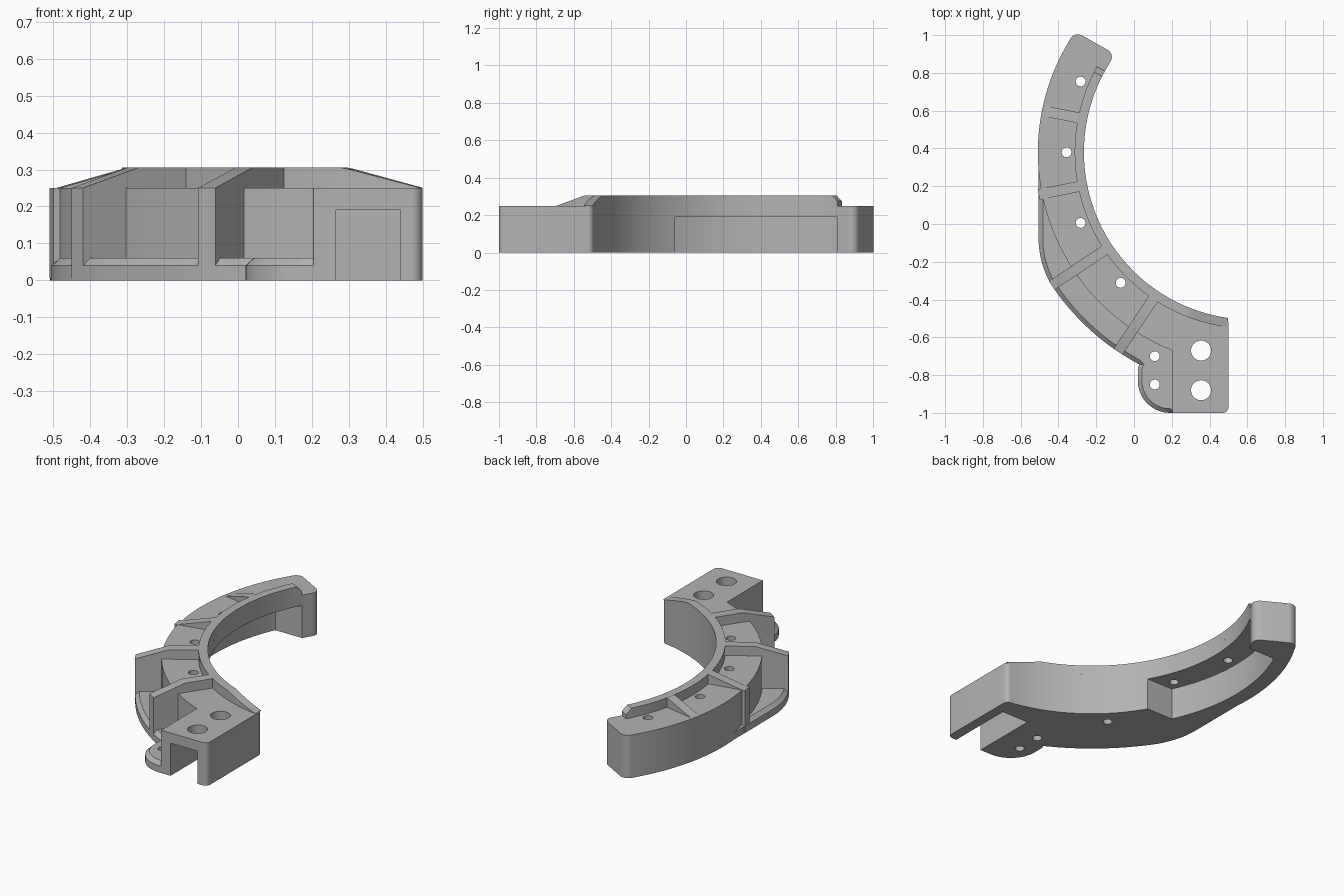
import bpy, bmesh
from math import sin, cos, tan, radians, pi
from mathutils import Vector

if "Cube" in bpy.data.objects:
    bpy.data.objects.remove(bpy.data.objects["Cube"])

CX, CY = 0.621, 0.38            # centre of the bracket's arc
INNER, RIM, OUTER, FLANGE = 0.886, 0.935, 1.13, 1.27
FLOOR, TOP, BASE = 0.25, 0.305, 0.06

grey = bpy.data.materials.new("plain grey")
grey.use_nodes = True
GREY = (0.45, 0.45, 0.45, 1)
grey.diffuse_color = GREY
grey.node_tree.nodes["Principled BSDF"].inputs["Base Color"].default_value = GREY


def polar(r, deg):
    return (CX + r * cos(radians(deg)), CY + r * sin(radians(deg)))


def arc(r, a, b, n=40):
    return [polar(r, a + (b - a) * i / n) for i in range(n + 1)]


def circle(x, y, r, n=32):
    return [(x + r * cos(2 * pi * i / n), y + r * sin(2 * pi * i / n)) for i in range(n)]


def rounded(points, n=10):
    """Round each corner that carries a radius as its third entry."""
    out = []
    for i, p in enumerate(points):
        if len(p) == 2:
            out.append(p)
            continue
        c = Vector(p[:2])
        u = (Vector(points[i - 1][:2]) - c).normalized()
        v = (Vector(points[(i + 1) % len(points)][:2]) - c).normalized()
        half = u.angle(v) / 2
        mid = c + (u + v).normalized() * (p[2] / sin(half))
        start = c + u * (p[2] / tan(half)) - mid
        end = c + v * (p[2] / tan(half)) - mid
        sweep = start.angle(end)
        for k in range(n + 1):
            t = k / n
            q = mid + (start * sin((1 - t) * sweep) + end * sin(t * sweep)) / sin(sweep)
            out.append(tuple(q))
    return out


def inset(points, d):
    """Move an outline inwards by d."""
    n = len(points)
    area = sum(points[i - 1][0] * points[i][1] - points[i][0] * points[i - 1][1] for i in range(n))
    s = 1 if area > 0 else -1
    out = []
    for i in range(n):
        t = (Vector(points[(i + 1) % n]) - Vector(points[i - 1])).normalized()
        out.append((points[i][0] - t.y * d * s, points[i][1] + t.x * d * s))
    return out


def solid(name, *stacks):
    """Each stack is a list of matching 3D rings, joined and capped."""
    bm = bmesh.new()
    for rings in stacks:
        vs = [[bm.verts.new(p) for p in ring] for ring in rings]
        n = len(vs[0])
        for lo, hi in zip(vs, vs[1:]):
            for i in range(n):
                bm.faces.new((lo[i - 1], lo[i], hi[i], hi[i - 1]))
        bm.faces.new(vs[0])
        bm.faces.new(vs[-1])
    bmesh.ops.recalc_face_normals(bm, faces=bm.faces)
    mesh = bpy.data.meshes.new(name)
    bm.to_mesh(mesh)
    bm.free()
    mesh.materials.append(grey)
    ob = bpy.data.objects.new(name, mesh)
    bpy.context.collection.objects.link(ob)
    return ob


def ring(points, z):
    return [(x, y, z) for x, y in points]


def prism(points, z0, z1):
    return [ring(points, z0), ring(points, z1)]


def finish(ob, cutters=()):
    bpy.ops.object.select_all(action='DESELECT')
    ob.select_set(True)
    bpy.context.view_layer.objects.active = ob
    for c in cutters:
        m = ob.modifiers.new("cut", 'BOOLEAN')
        m.operation, m.solver, m.object = 'DIFFERENCE', 'EXACT', c
        bpy.ops.object.modifier_apply(modifier=m.name)
    bpy.ops.object.shade_smooth_by_angle(angle=radians(25))


# Cutters: screw holes, under-arc recess, mounting channel
small = [polar(0.978, a) for a in (157.5, 180, 202.5, 225)] + [(0.11, -0.7), (0.11, -0.85)]
large = [(0.355, -0.67), (0.355, -0.88)]
holes = solid("hole_cutter",
              *[prism(circle(x, y, 0.026), -0.1, 0.5) for x, y in small],
              *[prism(circle(x, y, 0.053), -0.1, 0.5) for x, y in large])
recess = solid("recess_cutter", prism(arc(1.04, 155.6, 205) + [(-0.1, -0.06), (-0.1, 0.81)], -0.1, 0.19))
channel = solid("channel_cutter",
                prism([(0.265, -1.1), (0.44, -1.1), (0.44, -0.6), (0.265, -0.6)], -0.1, 0.19))
cutters = (recess, channel, holes)
for c in cutters:
    c.hide_render = True

# Arc body with the mounting block at its end
outline = rounded(arc(OUTER, 149, 248.3, 64)
                  + [(0.205, -1.0), (0.5, -1.0, 0.03), (0.5, -0.497, 0.03)]
                  + arc(INNER, 259.5, 149, 64)
                  + [(-0.1, 0.9, 0.045), (-0.315, 1.02, 0.045)])
body = solid("main_body", prism(outline, 0, FLOOR))
finish(body, cutters)

# Thin outer flange and rounded foot, with a chamfered top edge
edge = rounded(arc(1.07, 180, 246)
               + [(0.24, -0.65), (0.24, -1.0), (0.02, -1.0, 0.17), (0.02, -0.76)]
               + arc(FLANGE, 242.3, 213.5)
               + [(-0.505, -0.207, 0.48), (-0.505, CY)])
flange = solid("base_flange", [ring(edge, 0), ring(edge, 0.04), ring(inset(edge, 0.022), BASE)])
finish(flange, (holes,))

# Raised inner rim, ramped down at both ends
angles = [151, 153] + [153 + 109 * i / 72 for i in range(1, 73)]


def rim_height(deg):
    x = polar(INNER, deg)[0]
    if deg < 152:
        return 0.275
    return TOP - (TOP - FLOOR) * min(1, max(0, (x - 0.3) / 0.2)) + 0.0005


sections = []
for a in angles:
    sections.append([(*polar(r, a), z) for r, z in
                     ((INNER, FLOOR), (RIM, FLOOR), (RIM, rim_height(a)), (INNER, rim_height(a)))])
finish(solid("inner_rim", sections))

# Radial ribs, given as profiles of radius and height
low = [(1.1, 0.005), (1.1, 0.2)]
ribs = {
    "upper_rib": (168.75, [(0.92, 0.2), (0.92, TOP), (RIM, TOP), (1.115, FLOOR), (1.115, 0.2)]),
    "middle_rib": (191.25, [(0.92, 0.2), (0.92, TOP), (RIM, TOP), (OUTER, FLOOR),
                            (1.148, FLOOR), (1.148, 0.005)] + low),
}
for name, a in (("lower_rib", 213.75), ("block_rib", 236.25)):
    ribs[name] = (a, [(0.92, 0.2), (0.92, TOP), (1.09, TOP), (FLANGE, FLOOR), (FLANGE, 0.005)] + low)
for name, (a, profile) in ribs.items():
    sx, sy = -sin(radians(a)), cos(radians(a))
    sides = []
    for w in (-0.028, 0.028):
        sides.append([(polar(r, a)[0] + sx * w, polar(r, a)[1] + sy * w, z) for r, z in profile])
    finish(solid(name, sides))

for c in cutters:
    bpy.data.objects.remove(c)
